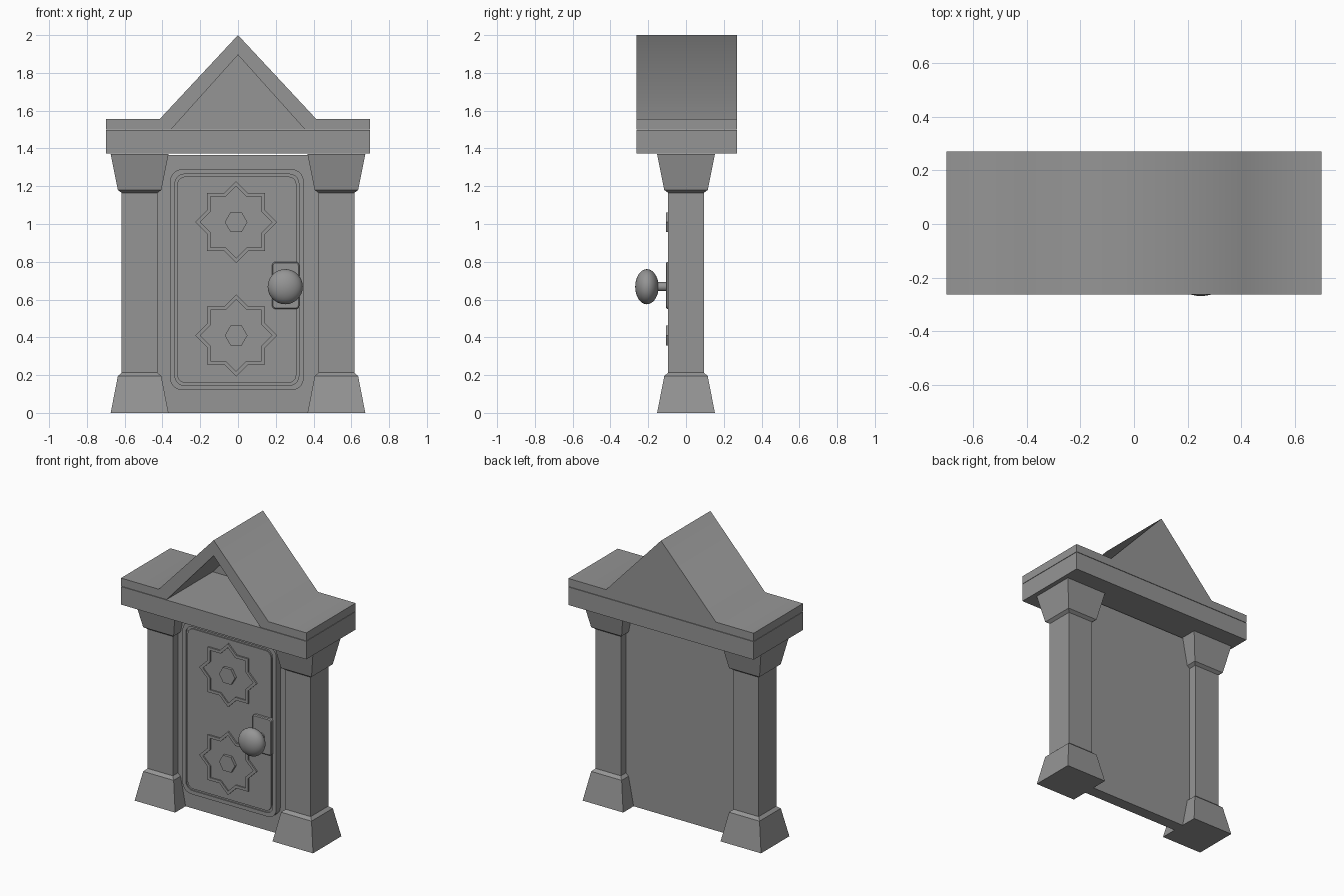
import bpy, bmesh
from math import sin, cos, pi

if "Cube" in bpy.data.objects:
    bpy.data.objects.remove(bpy.data.objects["Cube"])

# Dark grey stone colour shared by every part
stone = bpy.data.materials.new("dark_grey")
stone.diffuse_color = (0.3, 0.3, 0.3, 1)
stone.use_nodes = True
stone.node_tree.nodes["Principled BSDF"].inputs["Base Color"].default_value = stone.diffuse_color


def loft(name, rings, soft=()):
    """Skin a stack of closed rings and cap both ends; 'soft' profile corners shade smoothly."""
    bm = bmesh.new()
    vs = [[bm.verts.new(p) for p in r] for r in rings]
    n = len(vs[0])
    for a, b in zip(vs, vs[1:]):
        for i in range(n):
            j = (i + 1) % n
            bm.faces.new((a[i], a[j], b[j], b[i]))
    bm.faces.new(vs[0])
    bm.faces.new(vs[-1])
    bmesh.ops.recalc_face_normals(bm, faces=bm.faces)
    if soft:
        for f in bm.faces:
            f.smooth = True
        keep = {bm.edges.get((vs[0][i], vs[1][i])) for i in soft}
        for e in bm.edges:
            e.smooth = e in keep
    me = bpy.data.meshes.new(name)
    bm.to_mesh(me)
    bm.free()
    me.materials.append(stone)
    ob = bpy.data.objects.new(name, me)
    bpy.context.collection.objects.link(ob)
    return ob


def at_y(outline, y):
    return [(x, y, z) for x, z in outline]


def box(name, x0, x1, y0, y1, z0, z1):
    o = [(x0, z0), (x1, z0), (x1, z1), (x0, z1)]
    return loft(name, [at_y(o, y0), at_y(o, y1)])


def rounded(x0, x1, z0, z1, r, steps=5):
    pts = []
    corners = [(x1 - r, z1 - r), (x0 + r, z1 - r), (x0 + r, z0 + r), (x1 - r, z0 + r)]
    for k, (cx, cz) in enumerate(corners):
        for s in range(steps + 1):
            a = pi / 2 * (k + s / steps)
            pts.append((cx + r * cos(a), cz + r * sin(a)))
    return pts


def radial(cx, cz, radii, n):
    return [(cx + radii[i % len(radii)] * cos(2 * pi * i / n),
             cz + radii[i % len(radii)] * sin(2 * pi * i / n)) for i in range(n)]


# Square columns with flared base and capital
profile = [(0.153, 0), (0.115, 0.195), (0.095, 0.213), (0.095, 1.165),
           (0.115, 1.18), (0.153, 1.37)]
for side, cx in (("left", -0.521), ("right", 0.521)):
    loft(side + "_column", [[(cx + sx * h, sy * h, z) for sx, sy in
                             ((-1, -1), (1, -1), (1, 1), (-1, 1))] for h, z in profile])

# Wall slab between the columns and lintel above
box("wall_slab", -0.44, 0.44, -0.04, 0.04, 0, 1.366)
Y0, Y1 = -0.263, 0.27
box("lintel", -0.7, 0.7, Y0, Y1, 1.374, 1.497)

# Gabled roof shell, open at the front and closed by a thin back wall
roof = [(-0.7, 1.5), (-0.7, 1.555), (-0.415, 1.555), (0, 2), (0.415, 1.555),
        (0.7, 1.555), (0.7, 1.5), (0.355, 1.5), (0, 1.895), (-0.355, 1.5)]
loft("gable_roof", [at_y(roof, Y0), at_y(roof, Y1)], soft=(2, 3, 4))
gable = [(-0.36, 1.5), (0.36, 1.5), (0, 1.9)]
loft("gable_back_wall", [at_y(gable, 0.235), at_y(gable, Y1)])

# Door leaf with a narrow groove around its panel
levels = [(0.0, -0.03), (0.0, -0.085), (0.026, -0.085), (0.026, -0.077),
          (0.039, -0.077), (0.039, -0.085)]
loft("door_leaf", [at_y(rounded(-0.36 + d, 0.348 - d, 0.12 + d, 1.29 - d, 0.065 - d * 0.6), y)
                   for d, y in levels])

# Eight-pointed star mouldings with hexagonal bosses
for tag, cz in (("lower", 0.41), ("upper", 1.01)):
    cx = -0.01
    star = lambda r: radial(cx, cz, (r, r * 0.765), 16)
    loft(tag + "_star", [at_y(star(r), y) for r, y in
                         ((0.217, -0.07), (0.217, -0.095), (0.19, -0.095), (0.19, -0.087))])
    hexa = radial(cx, cz, (0.06,), 6)
    loft(tag + "_star_boss", [at_y(hexa, -0.08), at_y(hexa, -0.105)])

# Knob plate, stem and flattened ball knob
plate = lambda d: rounded(0.18 + d, 0.325 - d, 0.55 + d, 0.80 - d, 0.02 - d)
loft("knob_plate", [at_y(plate(0), -0.07), at_y(plate(0), -0.1), at_y(plate(0.006), -0.105)])
stem = radial(0.25, 0.668, (0.024,), 20)
loft("knob_stem", [at_y(stem, -0.1), at_y(stem, -0.16)], soft=range(20))
bpy.ops.mesh.primitive_uv_sphere_add(segments=32, ring_count=16, radius=1,
                                     location=(0.25, -0.207, 0.668), rotation=(pi / 2, 0, 0))
knob = bpy.context.object
knob.name = "door_knob"
knob.scale = (0.093, 0.093, 0.062)
knob.data.materials.append(stone)
bpy.ops.object.shade_smooth_by_angle()
